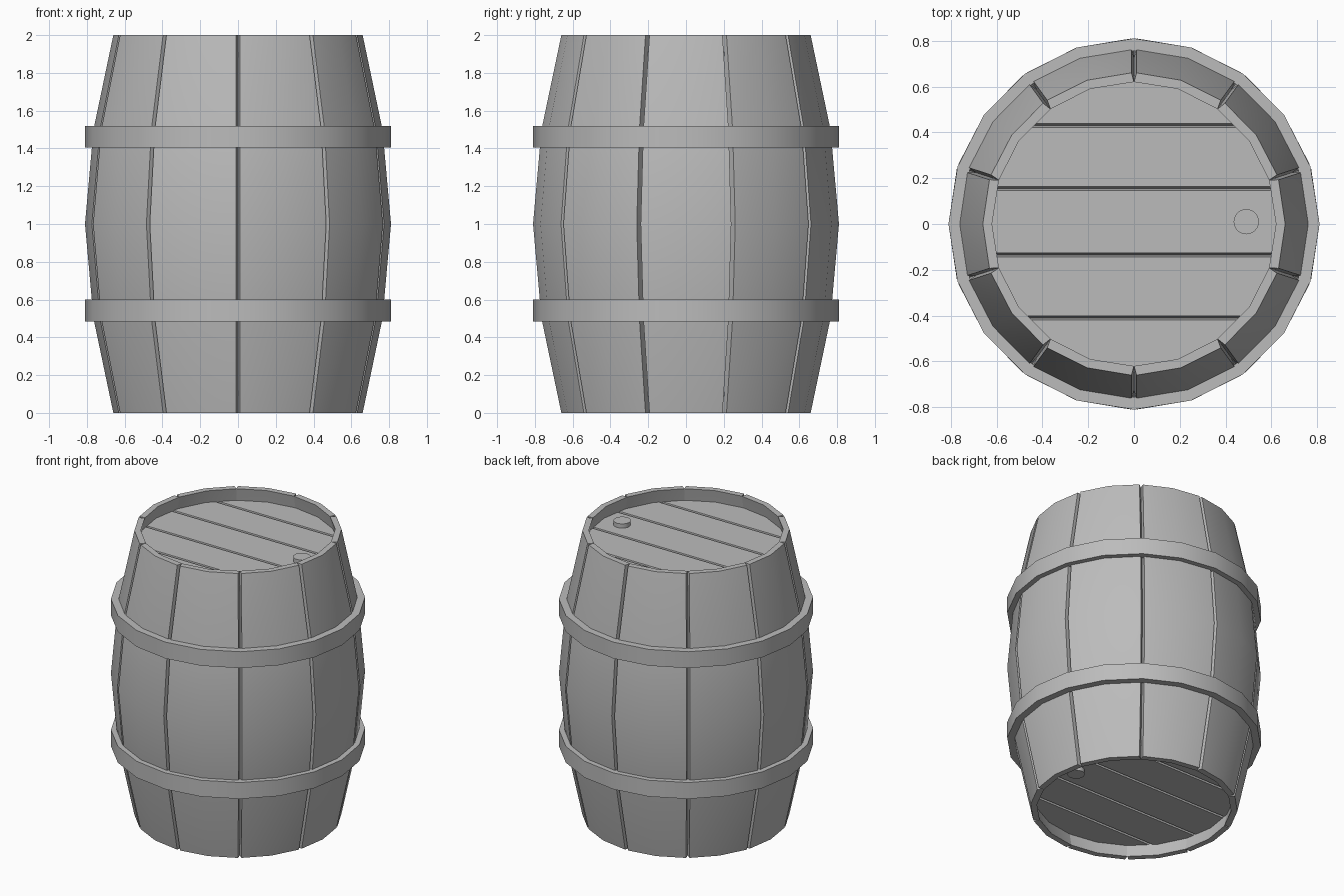
import bpy, bmesh, math
from mathutils import Vector

cube = bpy.data.objects.get("Cube")
if cube:
    bpy.data.objects.remove(cube, do_unlink=True)

grey = bpy.data.materials.new("plain_grey")
grey.use_nodes = True
grey.diffuse_color = (0.5, 0.5, 0.5, 1)
grey.node_tree.nodes["Principled BSDF"].inputs["Base Color"].default_value = (0.5, 0.5, 0.5, 1)

STAVES = 10
SIDES = 2 * STAVES
STEP = 2 * math.pi / SIDES
THICK = 0.04
PROFILE = [(0.0, 0.66), (0.5, 0.765), (1.0, 0.81), (1.5, 0.765), (2.0, 0.66)]


def finish(name, bm):
    """Turn a bmesh into a shaded object."""
    bmesh.ops.recalc_face_normals(bm, faces=bm.faces)
    mesh = bpy.data.meshes.new(name)
    bm.to_mesh(mesh)
    bm.free()
    mesh.materials.append(grey)
    obj = bpy.data.objects.new(name, mesh)
    bpy.context.collection.objects.link(obj)
    bpy.ops.object.select_all(action="DESELECT")
    obj.select_set(True)
    bpy.context.view_layer.objects.active = obj
    bpy.ops.object.shade_smooth_by_angle(angle=math.radians(30))
    return obj


def polar(r, angle, z):
    return (r * math.cos(angle), r * math.sin(angle), z)


def bridge(bm, loops, closed=False):
    """Join equal loops of vertices with quads."""
    n = len(loops[0])
    pairs = list(zip(loops, loops[1:]))
    if closed:
        pairs.append((loops[-1], loops[0]))
    for a, b in pairs:
        for i in range(n):
            j = (i + 1) % n
            bm.faces.new((a[i], a[j], b[j], b[i]))


# Staves: bulging boards that touch inside and open into grooves outside
def stave(index):
    bm = bmesh.new()
    mid = index * 2 * STEP
    loops = []
    for z, r in PROFILE:
        gap = 0.011 / r
        ring = [polar(r, mid + a, z) for a in (-STEP + gap, 0, STEP - gap)]
        ring += [polar(r - THICK, mid + a, z) for a in (STEP, 0, -STEP)]
        loops.append([bm.verts.new(p) for p in ring])
    bridge(bm, loops)
    for end in (loops[0], loops[-1]):
        bm.faces.new((end[0], end[1], end[4], end[5]))
        bm.faces.new((end[1], end[2], end[3], end[4]))
    finish(f"stave_{index + 1}", bm)


for i in range(STAVES):
    stave(i)


# Hoops: flat straight bands
def hoop(name, low, high):
    bm = bmesh.new()
    section = [(0.81, low), (0.81, high), (0.755, high), (0.755, low)]
    loops = [[bm.verts.new(polar(r, i * STEP, z)) for i in range(SIDES)] for r, z in section]
    bridge(bm, loops, closed=True)
    finish(name, bm)


hoop("lower_hoop", 0.485, 0.6)
hoop("upper_hoop", 1.405, 1.52)


# Heads: round lids sliced into planks with V-shaped grooves
def plank(name, y0, y1, face_z, out):
    bm = bmesh.new()
    depth = 0.04
    rings = [[bm.verts.new(polar(0.65, i * STEP, z)) for i in range(SIDES)]
             for z in (face_z - out * depth, face_z)]
    bridge(bm, rings)
    for ring in rings:
        bm.faces.new(ring)
    for y, side in ((y0, -1), (y1, 1)):
        if y is None:
            continue
        normal = Vector((0, side * depth, out * 0.009)).normalized()
        cut = bmesh.ops.bisect_plane(
            bm, geom=bm.verts[:] + bm.edges[:] + bm.faces[:],
            plane_co=(0, y, face_z - out * depth), plane_no=normal, clear_outer=True)
        edges = [e for e in cut["geom_cut"] if isinstance(e, bmesh.types.BMEdge)]
        bmesh.ops.contextual_create(bm, geom=edges)
    finish(name, bm)


# Bung: a short plug standing on a head
def bung(name, face_z, out):
    bm = bmesh.new()
    loops = [[bm.verts.new((0.49 + 0.055 * math.cos(a), 0.01 + 0.055 * math.sin(a), z))
              for a in (i * 2 * math.pi / 24 for i in range(24))]
             for z in (face_z - out * 0.02, face_z + out * 0.03)]
    bridge(bm, loops)
    for ring in loops:
        bm.faces.new(ring)
    finish(name, bm)


seams = [None, -0.41, -0.135, 0.155, 0.43, None]
for label, z, out in (("top", 1.91, 1), ("bottom", 0.09, -1)):
    for i, (a, b) in enumerate(zip(seams, seams[1:])):
        plank(f"{label}_plank_{i + 1}", a, b, z, out)
    bung(f"{label}_bung", z, out)
